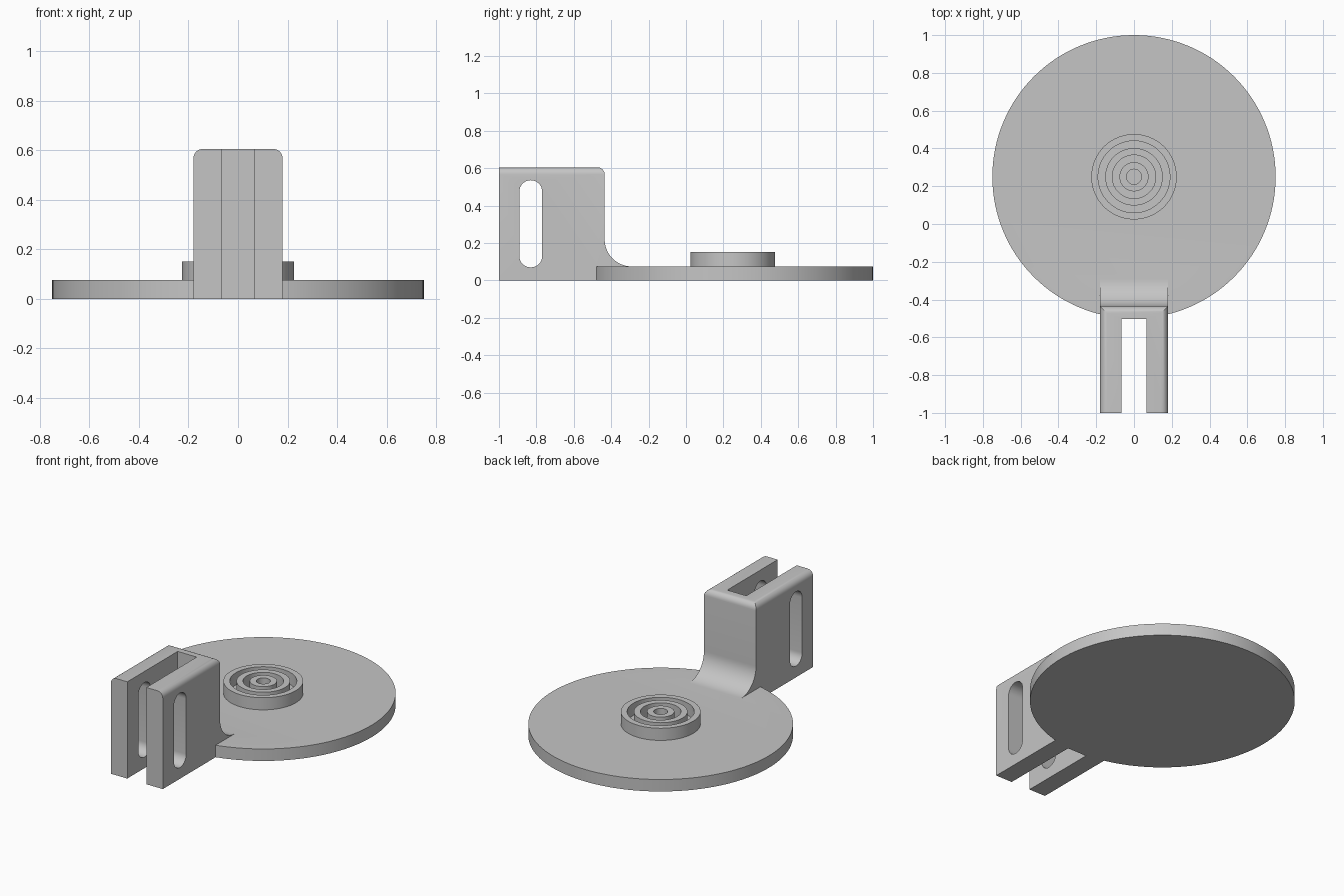
import bpy, bmesh
from math import pi, cos, sin, radians

cube = bpy.data.objects.get("Cube")
if cube:
    bpy.data.objects.remove(cube, do_unlink=True)

DISC_Y, DISC_R, DISC_H = 0.25, 0.75, 0.075
HALF_W, BACK_Y, TOP_Z = 0.18, -0.435, 0.605

grey = bpy.data.materials.new("light grey")
grey.use_nodes = True
colour = (0.56, 0.56, 0.56, 1)
grey.diffuse_color = colour
grey.node_tree.nodes["Principled BSDF"].inputs["Base Color"].default_value = colour


def finish(bm, name):
    bmesh.ops.recalc_face_normals(bm, faces=bm.faces[:])
    mesh = bpy.data.meshes.new(name)
    bm.to_mesh(mesh)
    bm.free()
    mesh.materials.append(grey)
    obj = bpy.data.objects.new(name, mesh)
    bpy.context.collection.objects.link(obj)
    return obj


def arc(cy, cz, r, start, end, steps):
    """Points on an arc in the y-z plane, angles in degrees."""
    angles = [radians(start + (end - start) * i / steps) for i in range(steps + 1)]
    return [(cy + r * cos(a), cz + r * sin(a)) for a in angles]


def extrude_x(points, half):
    """Bmesh prism of a y-z outline, centred on x = 0."""
    bm = bmesh.new()
    face = bm.faces.new([bm.verts.new((-half, y, z)) for y, z in points])
    moved = bmesh.ops.extrude_face_region(bm, geom=[face])["geom"]
    verts = [v for v in moved if isinstance(v, bmesh.types.BMVert)]
    bmesh.ops.translate(bm, verts=verts, vec=(2 * half, 0, 0))
    return bm


def boolean(target, other, operation):
    mod = target.modifiers.new(operation.lower(), 'BOOLEAN')
    mod.operation, mod.solver, mod.object = operation, 'EXACT', other
    other.hide_render = True
    bpy.context.view_layer.objects.active = target
    bpy.ops.object.modifier_apply(modifier=mod.name)
    bpy.data.objects.remove(other, do_unlink=True)


def smooth(obj):
    bpy.ops.object.select_all(action='DESELECT')
    obj.select_set(True)
    bpy.context.view_layer.objects.active = obj
    bpy.ops.object.shade_smooth_by_angle(angle=radians(25))


def ring(name, inner, outer, low, high, n=96):
    """Square-section ring around the disc axis."""
    bm = bmesh.new()
    section = [(inner, low), (outer, low), (outer, high), (inner, high)]
    loops = [[bm.verts.new((r * cos(2 * pi * i / n), DISC_Y + r * sin(2 * pi * i / n), z))
              for r, z in section] for i in range(n)]
    for i in range(n):
        a, b = loops[i], loops[(i + 1) % n]
        for k in range(4):
            m = (k + 1) % 4
            bm.faces.new((a[k], a[m], b[m], b[k]))
    return finish(bm, name)


# Bracket block with a concave fillet at its foot
fillet = 0.145
outline = [(-1, 0), (-0.3, 0), (-0.29, DISC_H)]
outline += arc(BACK_Y + fillet, DISC_H + fillet, fillet, 270, 180, 14)[1:]
outline += [(BACK_Y, TOP_Z), (-1, TOP_Z)]
bm = extrude_x(outline, HALF_W)
# Round the two long top edges and the rear top edge
rim = [e for e in bm.edges if all(v.co.z > TOP_Z - 0.01 for v in e.verts)
       and any(v.co.y > -0.9 for v in e.verts)]
bmesh.ops.bevel(bm, geom=rim, offset=0.038, offset_type='OFFSET',
                segments=6, profile=0.5, affect='EDGES')
bracket = finish(bm, "bracket")

# Fork gap through the full height
gap = [(-1.1, -0.1), (-0.502, -0.1), (-0.502, 0.8), (-1.1, 0.8)]
boolean(bracket, finish(extrude_x(gap, 0.066), "gap_cutter"), 'DIFFERENCE')

# Rounded slot through both fork arms
slot = arc(-0.83, 0.475, 0.061, 0, 180, 16) + arc(-0.83, 0.131, 0.061, 180, 360, 16)
boolean(bracket, finish(extrude_x(slot, 0.3), "slot_cutter"), 'DIFFERENCE')

# Round base disc joined with the bracket
bpy.ops.mesh.primitive_cylinder_add(vertices=128, radius=DISC_R, depth=DISC_H,
                                    location=(0, DISC_Y, DISC_H / 2))
base = bpy.context.object
base.name = "base_with_bracket"
base.data.materials.append(grey)
boolean(base, bracket, 'UNION')
smooth(base)

# Concentric raised rings
for name, inner, outer in (("outer_ring", 0.19, 0.226), ("middle_ring", 0.115, 0.152),
                           ("inner_ring", 0.04, 0.077)):
    smooth(ring(name, inner, outer, DISC_H - 0.005, 0.151))
